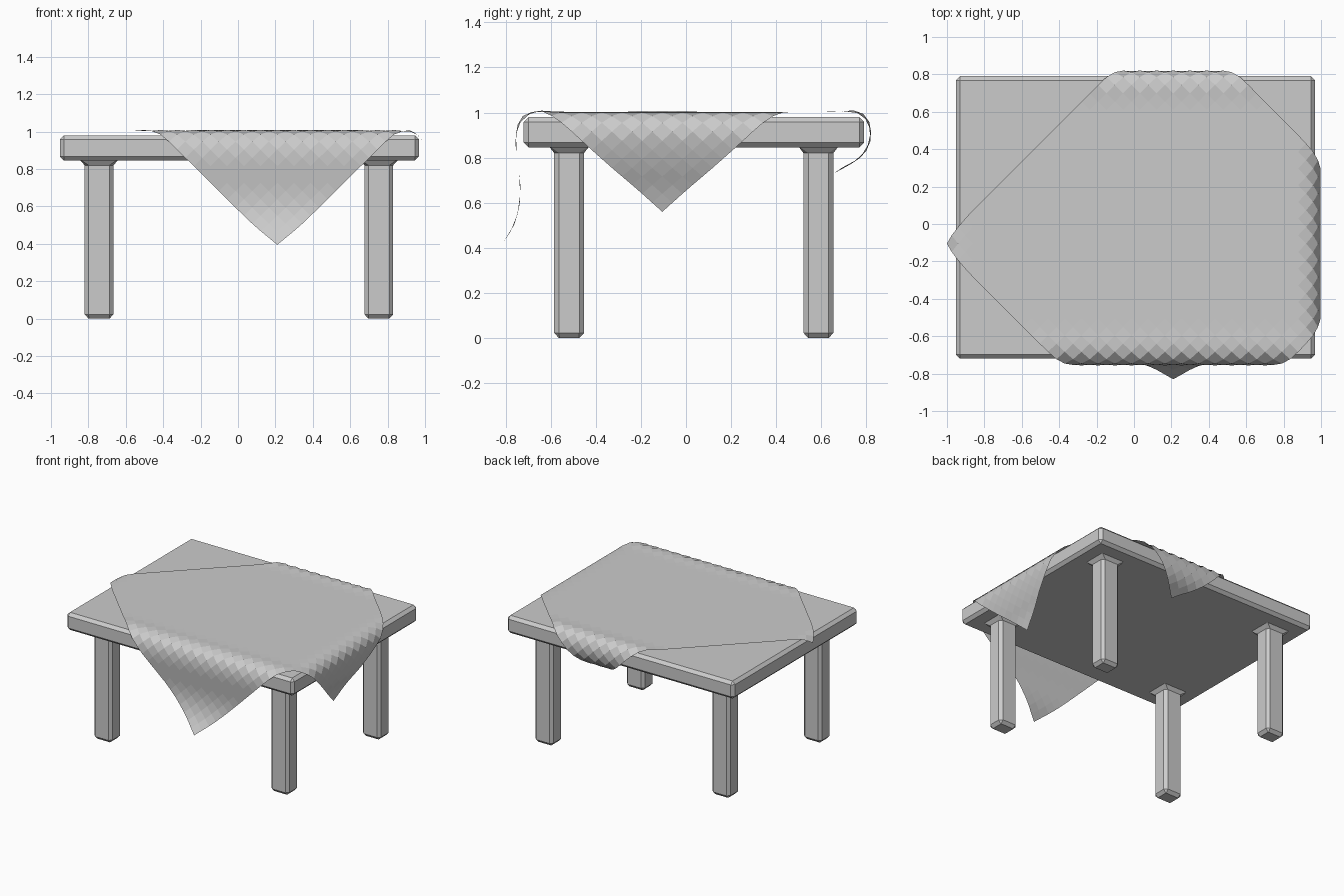
import bpy, bmesh, math

if "Cube" in bpy.data.objects:
    bpy.data.objects.remove(bpy.data.objects["Cube"])


def make_object(name, bm):
    bmesh.ops.recalc_face_normals(bm, faces=bm.faces)
    me = bpy.data.meshes.new(name)
    bm.to_mesh(me)
    bm.free()
    ob = bpy.data.objects.new(name, me)
    bpy.context.collection.objects.link(ob)
    return ob


# Table top: chamfered slab
X0, X1, Y0, Y1, Z0, Z1 = -0.953, 0.968, -0.72, 0.79, 0.846, 0.98
bm = bmesh.new()
bmesh.ops.create_cube(bm, size=1)
for v in bm.verts:
    v.co.x = X1 if v.co.x > 0 else X0
    v.co.y = Y1 if v.co.y > 0 else Y0
    v.co.z = Z1 if v.co.z > 0 else Z0
bmesh.ops.bevel(bm, geom=bm.edges[:], offset=0.022, segments=1, affect='EDGES')
make_object("table_top", bm)


# Legs: chamfered posts with a tapered foot and a flared top
def leg(name, cx, cy):
    hx, hy, c = 0.077, 0.066, 0.021
    rings = [(hx - c, hy - c, 0.002, 0.0), (hx, hy, c, 0.023),
             (hx, hy, c, 0.82), (hx + 0.027, hy + 0.023, 0.004, 0.85)]
    bm = bmesh.new()
    loops = []
    for a, b, k, z in rings:
        pts = [(a, b - k), (a - k, b), (k - a, b), (-a, b - k),
               (-a, k - b), (k - a, -b), (a - k, -b), (a, k - b)]
        loops.append([bm.verts.new((cx + x, cy + y, z)) for x, y in pts])
    for lo, hi in zip(loops, loops[1:]):
        for i in range(8):
            j = (i + 1) % 8
            bm.faces.new((lo[i], lo[j], hi[j], hi[i]))
    bm.faces.new(loops[0])
    bm.faces.new(loops[-1])
    make_object(name, bm)


for side, cx in (("left", -0.743), ("right", 0.753)):
    for end, cy in (("front", -0.518), ("back", 0.587)):
        leg(f"{end}_{side}_leg", cx, cy)

# Tablecloth: square sheet turned 45 degrees, draped along one profile per side
CX, CY, D, N, TOP = 0.21, -0.105, 1.25, 28, 1.003
LEFT = [(-0.88, 1.003), (-0.93, 1.005), (-0.97, 0.99), (-1.0, 0.955)]
RIGHT = [(0.86, 1.003), (0.93, 1.0), (0.975, 0.975), (0.998, 0.92), (0.987, 0.85),
         (0.953, 0.75), (0.91, 0.66), (0.88, 0.56)]
FRONT = [(-0.58, 1.003), (-0.66, 1.01), (-0.72, 0.99), (-0.75, 0.94), (-0.757, 0.87),
         (-0.745, 0.77), (-0.733, 0.67), (-0.738, 0.58), (-0.765, 0.49), (-0.83, 0.395)]
BACK = [(0.66, 1.003), (0.75, 1.01), (0.795, 0.99), (0.82, 0.945), (0.82, 0.88),
        (0.795, 0.82), (0.75, 0.78), (0.69, 0.755), (0.655, 0.73)]


def drape(s, centre, neg, pos):
    """Distance s along the cloth -> (horizontal position, height)."""
    path = pos if s >= 0 else neg
    flat = abs(path[0][0] - centre)
    if abs(s) <= flat:
        return centre + s, TOP
    lens = [math.dist(a, b) for a, b in zip(path, path[1:])]
    t = (abs(s) - flat) / (D - flat) * sum(lens)
    for a, b, l in zip(path, path[1:], lens):
        if t <= l:
            f = t / l
            return a[0] + (b[0] - a[0]) * f, a[1] + (b[1] - a[1]) * f
        t -= l
    return path[-1]


bm = bmesh.new()
grid = []
for i in range(N + 1):
    row = []
    for j in range(N + 1):
        p, q = i / N - 0.5, j / N - 0.5
        x, zx = drape((p - q) * D, CX, LEFT, RIGHT)
        y, zy = drape((p + q) * D, CY, FRONT, BACK)
        row.append(bm.verts.new((x, y, zx + zy - TOP)))
    grid.append(row)
for i in range(N):
    for j in range(N):
        bm.faces.new((grid[i][j], grid[i + 1][j], grid[i + 1][j + 1], grid[i][j + 1]))
make_object("tablecloth", bm)
